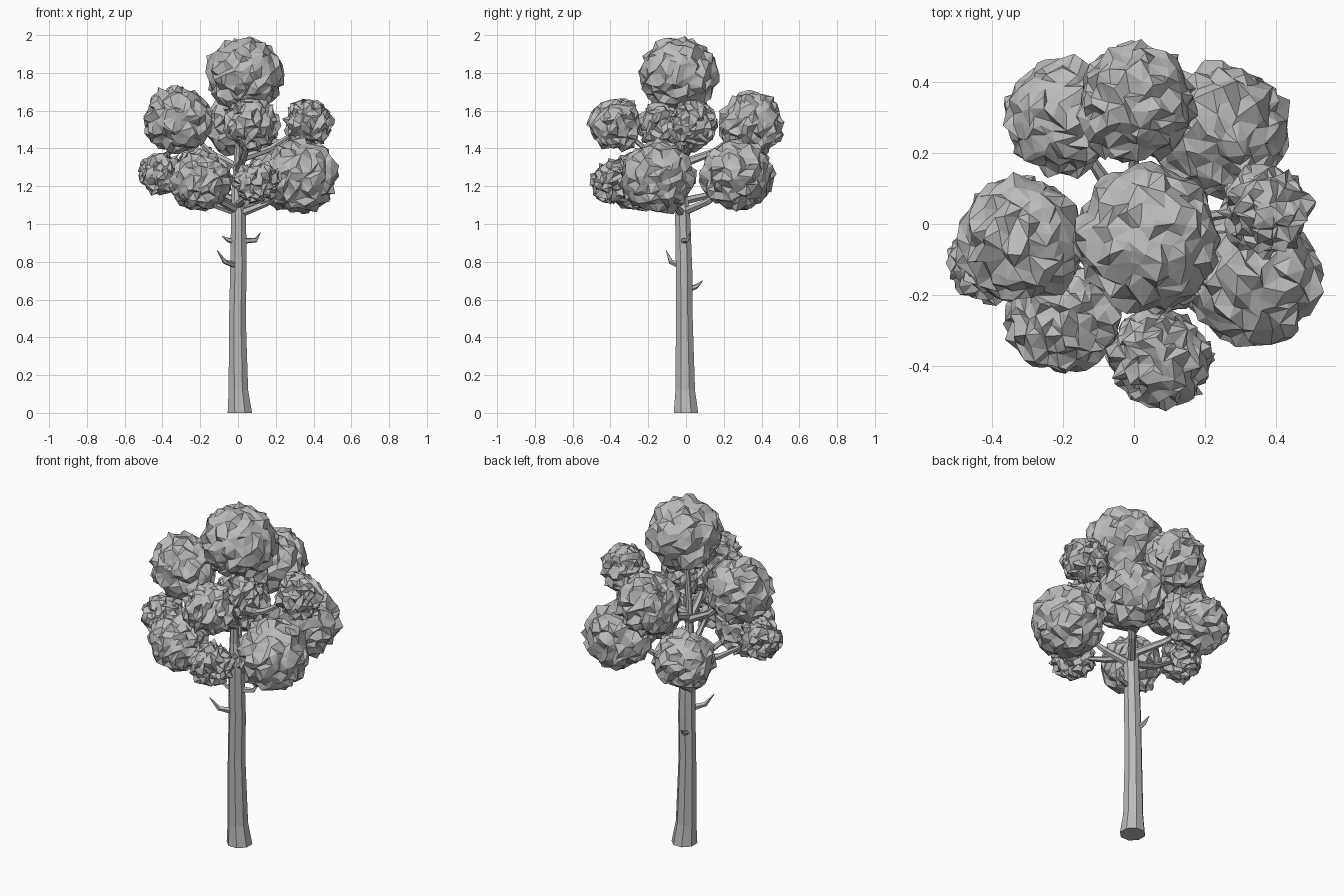
import bpy, bmesh, math, random
from mathutils import Vector

random.seed(7)
if "Cube" in bpy.data.objects:
    bpy.data.objects.remove(bpy.data.objects["Cube"])

GREY = (0.5, 0.5, 0.5, 1.0)
grey = bpy.data.materials.new("plain grey")
grey.use_nodes = True
grey.diffuse_color = GREY
grey.node_tree.nodes["Principled BSDF"].inputs["Base Color"].default_value = GREY


def finish(bm, name):
    """Turn a bmesh into a flat shaded grey object."""
    bmesh.ops.recalc_face_normals(bm, faces=bm.faces)
    mesh = bpy.data.meshes.new(name)
    bm.to_mesh(mesh)
    bm.free()
    mesh.materials.append(grey)
    obj = bpy.data.objects.new(name, mesh)
    bpy.context.collection.objects.link(obj)
    return obj


def limb(name, points, radii, sides, level=False):
    """Tapered tube through the points; level keeps the rings horizontal."""
    bm = bmesh.new()
    pts = [Vector(p) for p in points]
    rings = []
    for i, (p, r) in enumerate(zip(pts, radii)):
        along = pts[min(i + 1, len(pts) - 1)] - pts[max(i - 1, 0)]
        up = Vector((0, 0, 1))
        turn = up.rotation_difference(up if level else along)
        ring = []
        for k in range(sides):
            a = math.tau * (k + 0.5) / sides
            ring.append(bm.verts.new(p + turn @ Vector((r * math.cos(a), r * math.sin(a), 0))))
        rings.append(ring)
    for low, high in zip(rings, rings[1:]):
        for k in range(sides):
            n = (k + 1) % sides
            bm.faces.new((low[k], low[n], high[n], high[k]))
    bm.faces.new(rings[0][::-1])
    bm.faces.new(rings[-1])
    return finish(bm, name)


def foliage(name, centre, radius, count=300):
    """Ragged ball of leaves: points spiralled over a sphere, skinned, then roughened."""
    bm = bmesh.new()
    for i in range(count):
        h = 1 - (2 * i + 1) / count
        a = i * math.pi * (3 - math.sqrt(5))
        ring = math.sqrt(1 - h * h)
        scatter = Vector([random.uniform(-0.06, 0.06) for _ in range(3)])
        out = Vector((ring * math.cos(a), ring * math.sin(a), h)) + scatter
        bm.verts.new(out.normalized() * radius)
    bmesh.ops.convex_hull(bm, input=bm.verts)
    for v in bm.verts:
        drift = Vector([random.uniform(-1, 1) for _ in range(3)])
        v.co += v.co.normalized() * random.uniform(-0.017, 0.017) + drift * 0.012
        v.co += Vector(centre)
    return finish(bm, name)


# Trunk with a flared foot, narrowing sharply at the fork
limb("trunk",
     [(0.01, 0, 0), (0.002, -0.004, 0.12), (-0.003, -0.009, 0.5), (0.002, -0.01, 0.75),
      (0.003, -0.018, 1.05), (-0.01, -0.02, 1.18), (0, -0.03, 1.4), (0.03, -0.04, 1.68)],
     [0.07, 0.056, 0.048, 0.047, 0.043, 0.026, 0.019, 0.012], 8, level=True)

# Foliage balls: name, centre, radius, height where the branch leaves the trunk
BALLS = [
    ("top", (0.035, -0.04, 1.79), 0.197, None),
    ("inner", (0.08, -0.12, 1.52), 0.12, 1.3),
    ("upper_right", (-0.32, -0.04, 1.55), 0.174, 1.3),
    ("upper_front", (0.07, -0.37, 1.53), 0.135, 1.28),
    ("upper_back", (0.0, 0.34, 1.53), 0.163, 1.32),
    ("upper_left", (0.37, 0.04, 1.53), 0.12, 1.34),
    ("lower_left", (0.335, -0.15, 1.25), 0.188, 1.05),
    ("lower_right", (-0.2, -0.26, 1.23), 0.153, 1.07),
    ("lower_front", (0.1, -0.385, 1.22), 0.11, 1.1),
    ("lower_side", (-0.41, -0.1, 1.27), 0.108, 1.06),
    ("lower_back_left", (0.245, 0.265, 1.26), 0.182, 1.06),
    ("lower_back_right", (-0.2, 0.3, 1.24), 0.158, 1.12),
]
for label, centre, radius, start in BALLS:
    foliage(label + "_foliage", centre, radius)
    if start:
        x, y, z = centre
        rise = (z - start) * 0.3
        limb(label + "_branch",
             [(0, -0.02, start), (x * 0.45, y * 0.45, start + rise), (x, y, z)],
             [0.023, 0.018, 0.006], 6)

# Broken twigs on the bare trunk
TWIGS = [
    ("left_twig", [(0.01, -0.02, 0.91), (0.095, 0.005, 0.915), (0.12, 0.025, 0.955)]),
    ("front_twig", [(-0.01, -0.03, 0.78), (-0.07, -0.08, 0.80), (-0.11, -0.105, 0.86)]),
    ("back_twig", [(-0.015, 0.01, 0.655), (-0.025, 0.055, 0.67), (-0.03, 0.09, 0.70)]),
    ("right_twig", [(-0.01, -0.02, 0.905), (-0.05, -0.03, 0.915), (-0.085, -0.035, 0.935)]),
]
for label, path in TWIGS:
    limb(label, path, [0.018, 0.013, 0.002], 5)
